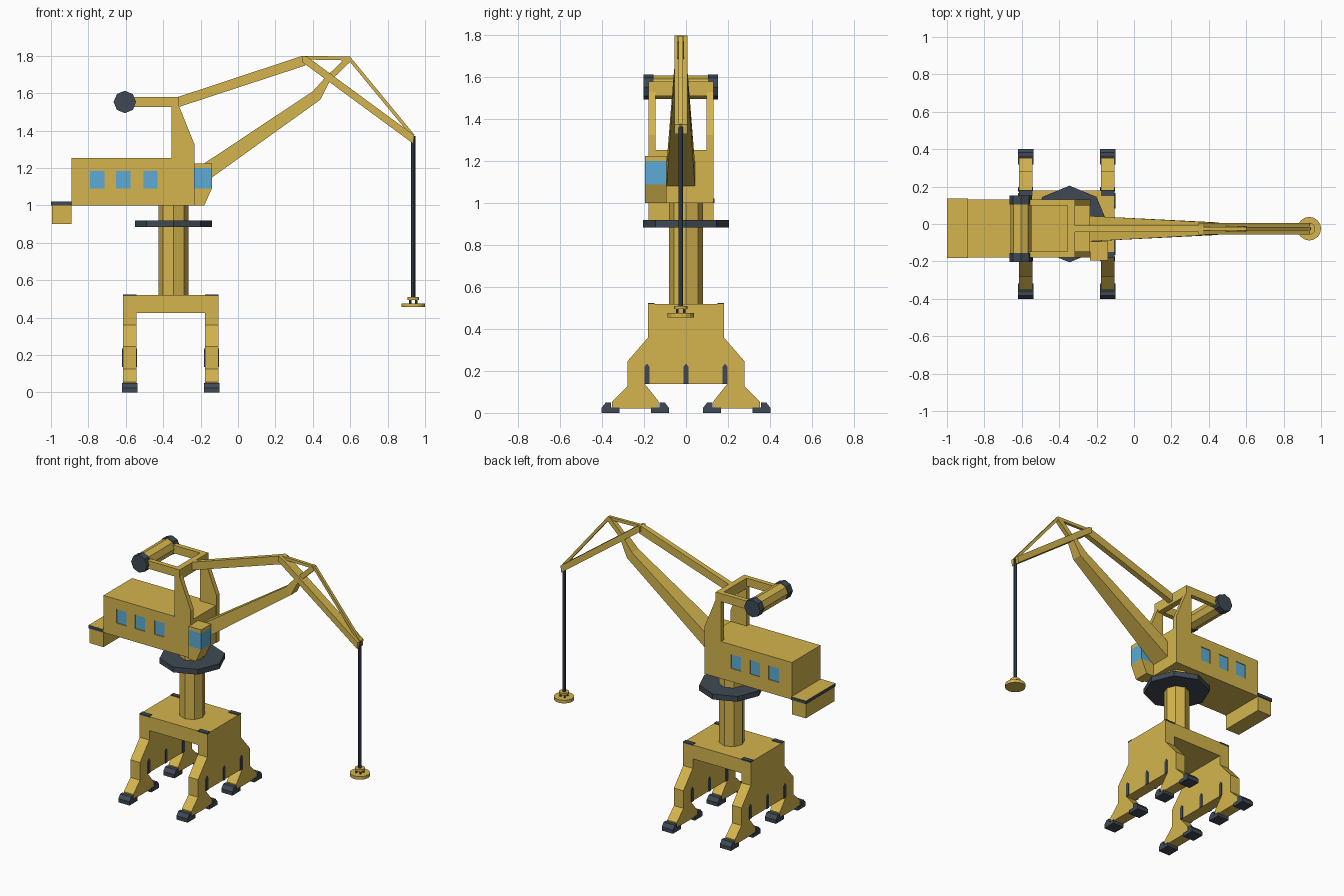
import bpy, bmesh, math
from mathutils import Vector

cube = bpy.data.objects.get("Cube")
if cube:
    bpy.data.objects.remove(cube, do_unlink=True)


def material(name, rgb):
    m = bpy.data.materials.new(name)
    m.use_nodes = True
    m.diffuse_color = (*rgb, 1)
    m.node_tree.nodes["Principled BSDF"].inputs["Base Color"].default_value = (*rgb, 1)
    return m


YELLOW = material("crane yellow", (0.66, 0.46, 0.075))
DARK = material("dark steel", (0.05, 0.066, 0.088))
GLASS = material("blue glass", (0.11, 0.41, 0.66))


def finish(name, bm, *mats):
    bmesh.ops.recalc_face_normals(bm, faces=bm.faces)
    me = bpy.data.meshes.new(name)
    bm.to_mesh(me)
    bm.free()
    for m in mats:
        me.materials.append(m)
    ob = bpy.data.objects.new(name, me)
    bpy.context.collection.objects.link(ob)
    return ob


def loft_mesh(rings):
    """Skin between closed rings of points and cap both ends."""
    bm = bmesh.new()
    loops = [[bm.verts.new(p) for p in ring] for ring in rings]
    n = len(loops[0])
    for a, b in zip(loops, loops[1:]):
        for i in range(n):
            j = (i + 1) % n
            bm.faces.new((a[i], a[j], b[j], b[i]))
    bm.faces.new(loops[0])
    bm.faces.new(loops[-1])
    return bm


def along_y(name, profile, lo, hi, mat):
    rings = [[(x, y, z) for x, z in profile] for y in (lo, hi)]
    return finish(name, loft_mesh(rings), mat)


def along_x(name, profile, lo, hi, mat):
    rings = [[(x, y, z) for y, z in profile] for x in (lo, hi)]
    return finish(name, loft_mesh(rings), mat)


def box(name, x, y, z, mat):
    return along_y(name, [(x[0], z[0]), (x[1], z[0]), (x[1], z[1]), (x[0], z[1])], *y, mat)


def cylinder(name, centre, r, length, mat, axis="z", sides=8):
    rings = []
    for h in (-length / 2, length / 2):
        ring = []
        for i in range(sides):
            a = 2 * math.pi * i / sides
            u, v = r * math.cos(a), r * math.sin(a)
            ring.append(Vector(centre) + Vector((u, v, h) if axis == "z" else (u, h, v)))
        rings.append(ring)
    return finish(name, loft_mesh(rings), mat)


def bar(name, a, b, thick, width, mat=YELLOW):
    """Straight bar in the boom plane between two (x, z) points."""
    a, b = Vector(a), Vector(b)
    d = (b - a).normalized() * thick / 2
    n = Vector((-d.y, d.x))
    return along_y(name, [a + n, b + n, b - n, a - n], MID - width / 2, MID + width / 2, mat)


MID = -0.025       # centre plane of the slewing part
SLEW_X = -0.345    # slewing axis
SIDES = {"left": 1, "right": -1}

# Portal: a top block and two side frames with splayed legs
box("portal_top", (-0.61, -0.11), (-0.18, 0.18), (0.425, 0.52), YELLOW)
half = [(0.18, 0.52), (0.18, 0.36), (0.28, 0.245), (0.28, 0.125), (0.352, 0.055),
        (0.352, 0.02), (0.13, 0.02), (0.13, 0.055), (0.197, 0.138)]
outline = half + [(-y, z) for y, z in reversed(half)]
shoe = [(0.165, 0), (0.165, 0.025), (0.125, 0.025), (0.125, 0.05), (0.1, 0.05),
        (0.08, 0.025), (0.08, 0)]
for label, x0, x1 in (("inner", -0.615, -0.543), ("outer", -0.177, -0.105)):
    along_x(label + "_side_frame", outline, x0, x1, YELLOW)
    # Stiffener plates on both faces of the frame
    for y in (-0.186, 0, 0.186):
        rib = [(y - 0.012, 0.137), (y + 0.012, 0.137), (y + 0.012, 0.22),
               (y, 0.235), (y - 0.012, 0.22)]
        along_x(label + "_stiffener", rib, x0 - 0.004, x0 + 0.001, DARK)
        along_x(label + "_stiffener", rib, x1 - 0.001, x1 + 0.004, DARK)
    for s in SIDES.values():
        box(label + "_corner_plate", (x0, x1), sorted((s * 0.15, s * 0.182)), (0.515, 0.524), DARK)
        # A pair of shoes under every leg, facing away from each other
        for flip in (1, -1):
            prof = [(s * (0.24 + flip * (0.24 - y)), z) for y, z in shoe]
            prof = [(y + s * 0.002, z) for y, z in prof]
            along_x(label + "_shoe", prof, x0 - 0.006, x1 + 0.006, DARK)

# Column and slewing platform
cylinder("column", (SLEW_X, 0, 0.76), 0.08, 0.5, YELLOW)
cylinder("slewing_platform", (SLEW_X, 0, 0.902), 0.205, 0.036, DARK)

# Machine house with recessed windows on both sides
Y0, Y1 = -0.178, 0.13
house = box("machine_house", (-0.89, -0.235), (Y0, Y1), (1.0, 1.253), YELLOW)
for x in (-0.753, -0.613, -0.468):
    for y, s in ((Y0, 1), (Y1, -1)):
        cutter = box("window_cutter", (x - 0.038, x + 0.038), (y - 0.008, y + 0.008),
                     (1.09, 1.185), YELLOW)
        mod = house.modifiers.new("window", "BOOLEAN")
        mod.operation = "DIFFERENCE"
        mod.solver = "EXACT"
        mod.object = cutter
        cutter.hide_render = True
        cutter.hide_set(True)
        box("house_window", (x - 0.038, x + 0.038), sorted((y + s * 0.005, y + s * 0.009)),
            (1.09, 1.185), GLASS)

# Counterweight with a dark-edged lid
box("counterweight", (-0.995, -0.89), (Y0, Y1), (0.9, 1.0), YELLOW)
lid = box("counterweight_lid", (-1.0, -0.888), (Y0 - 0.004, Y1 + 0.006), (1.0, 1.022), DARK)
lid.data.materials.append(YELLOW)
for f in lid.data.polygons:
    f.material_index = int(f.normal.z > 0.5)

# Tower posts, top frame and rope drum
post = [(-0.355, 1.0), (-0.355, 1.53), (-0.315, 1.53), (-0.232, 1.325), (-0.232, 1.0)]
for label, lo, hi in (("right", Y0, Y0 + 0.032), ("left", Y1 - 0.032, Y1)):
    along_y(label + "_tower_post", post, lo, hi, YELLOW)
    box(label + "_top_beam", (-0.6, -0.315), (lo, hi), (1.525, 1.58), YELLOW)
box("top_cross_beam", (-0.355, -0.315), (Y0, Y1), (1.51, 1.58), YELLOW)
cylinder("rope_drum", (-0.605, MID, 1.553), 0.056, 0.3, YELLOW, "y")
for label, s in SIDES.items():
    cylinder(label + "_drum_end", (-0.605, MID + s * 0.153, 1.553), 0.06, 0.048, DARK, "y")

# Operator cab with a wrap-around glass band
cab_profile = [(-0.235, 1.0), (-0.18, 1.0), (-0.14, 1.09), (-0.14, 1.225), (-0.235, 1.225)]
bm = loft_mesh([[(x, y, z) for x, z in cab_profile] for y in (-0.196, -0.093)])
for z in (1.09, 1.2):
    bmesh.ops.bisect_plane(bm, geom=bm.verts[:] + bm.edges[:] + bm.faces[:],
                           plane_co=(0, 0, z), plane_no=(0, 0, 1))
cab = finish("operator_cab", bm, YELLOW, GLASS)
for f in cab.data.polygons:
    f.material_index = int(1.09 < f.center.z < 1.2 and f.normal.x > -0.5)

# Main boom: tapered box, narrowing to the strut at its head
sections = [((-0.24, 1.185), (-0.24, 1.077), 0.068), ((0.4, 1.61), (0.44, 1.565), 0.034),
            ((0.472, 1.69), (0.492, 1.668), 0.026)]
rings = [[(*[t[0], MID - w], t[1]), (t[0], MID + w, t[1]), (b[0], MID + w, b[1]),
          (b[0], MID - w, b[1])] for t, b, w in sections]
finish("main_boom", loft_mesh(rings), YELLOW)
bar("boom_head_strut", (0.47, 1.665), (0.592, 1.782), 0.032, 0.03)

# Stay, jib and its bracing
along_y("upper_stay", [(-0.32, 1.58), (0.345, 1.8), (0.36, 1.748), (-0.32, 1.525)],
        MID - 0.018, MID + 0.018, YELLOW)
along_y("jib", [(0.345, 1.8), (0.37, 1.795), (0.942, 1.375), (0.937, 1.33), (0.345, 1.765)],
        MID - 0.031, MID + 0.031, YELLOW)
bar("jib_top_link", (0.35, 1.79), (0.6, 1.785), 0.02, 0.02)
bar("jib_front_link", (0.592, 1.79), (0.936, 1.372), 0.018, 0.02)

# Hoist rope and lifting magnet
HOOK = 0.937
cylinder("hoist_rope", (HOOK, MID, 0.935), 0.011, 0.87, DARK)
cylinder("magnet_cap", (HOOK, MID, 0.502), 0.032, 0.014, YELLOW, sides=16)
cylinder("magnet_disc", (HOOK, MID, 0.466), 0.063, 0.021, YELLOW, sides=16)
for sx in (-1, 1):
    for sy in (-1, 1):
        cylinder("magnet_post", (HOOK + sx * 0.016, MID + sy * 0.016, 0.486), 0.006, 0.03, DARK)
